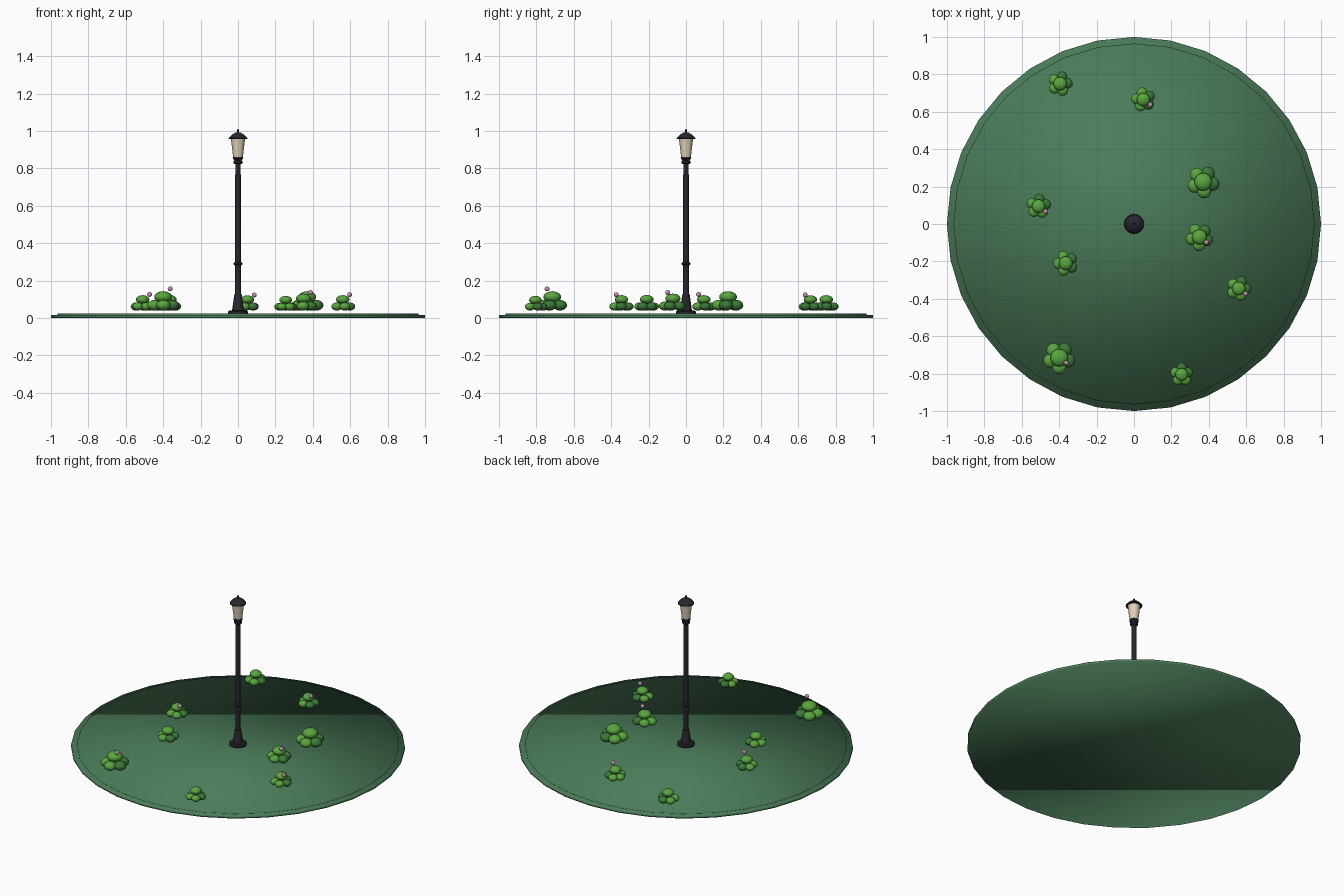
import bpy, bmesh, math
from mathutils import Matrix

cube = bpy.data.objects.get("Cube")
if cube:
    bpy.data.objects.remove(cube, do_unlink=True)


def material(name, rgb):
    m = bpy.data.materials.new(name)
    m.diffuse_color = (*rgb, 1)
    m.use_nodes = True
    node = next(n for n in m.node_tree.nodes if n.type == 'BSDF_PRINCIPLED')
    node.inputs["Base Color"].default_value = (*rgb, 1)
    return m


grass = material("grass_green", (0.07, 0.2, 0.1))
leaf = material("light_leaf", (0.1, 0.38, 0.05))
dark_leaf = material("dark_leaf", (0.045, 0.19, 0.04))
metal = material("black_metal", (0.02, 0.02, 0.027))
glass = material("cream_glass", (0.76, 0.64, 0.47))
pink = material("pink_flower", (0.6, 0.28, 0.48))


def finish(name, bm, mats, sharp=None):
    bmesh.ops.recalc_face_normals(bm, faces=bm.faces)
    mesh = bpy.data.meshes.new(name)
    bm.to_mesh(mesh)
    bm.free()
    for m in mats:
        mesh.materials.append(m)
    mesh.shade_smooth()
    if sharp:
        mesh.set_sharp_from_angle(angle=math.radians(sharp))
    ob = bpy.data.objects.new(name, mesh)
    bpy.context.collection.objects.link(ob)
    return ob


def lathe(name, profile, mat, sides=16, sharp=40):
    """Stack of rings (radius, height) closed at both ends."""
    bm = bmesh.new()
    rings = []
    for r, z in profile:
        rings.append([bm.verts.new((r * math.cos(a), r * math.sin(a), z))
                      for a in (math.tau * i / sides for i in range(sides))])
    for low, high in zip(rings, rings[1:]):
        for i in range(sides):
            j = (i + 1) % sides
            bm.faces.new((low[i], low[j], high[j], high[i]))
    bm.faces.new(rings[0][::-1])
    bm.faces.new(rings[-1])
    return finish(name, bm, [mat], sharp)


def blob(bm, centre, radius, height, index=0, segments=16, rings=10):
    """Flattened ball."""
    shape = Matrix.Translation(centre) @ Matrix.Diagonal((radius, radius, height, 1))
    made = bmesh.ops.create_uvsphere(bm, u_segments=segments, v_segments=rings,
                                     radius=1, matrix=shape)
    for f in {f for v in made["verts"] for f in v.link_faces}:
        f.material_index = index


# Ground: two stacked discs with fully soft shading
lathe("ground_disc", [(1, 0), (1, 0.015)], grass, 32, None)
lathe("lawn_disc", [(0.965, 0.005), (0.965, 0.024)], grass, 32, None)

# Lamp post
lathe("lamp_foot", [(0.053, 0.012), (0.053, 0.034), (0.046, 0.041)], metal)
lathe("lamp_base", [(0.032, 0.038), (0.029, 0.06), (0.02, 0.125)], metal)
lathe("lamp_pole", [(0.0165, 0.11), (0.0145, 0.84)], metal)
lathe("pole_ring", [(0.017, 0.28), (0.023, 0.286), (0.023, 0.294), (0.017, 0.3)], metal)
lathe("lower_collar", [(0.017, 0.822), (0.024, 0.828), (0.024, 0.838), (0.017, 0.844)], metal)
lathe("lantern_seat", [(0.017, 0.842), (0.028, 0.852), (0.028, 0.862)], metal)
lathe("lantern_glass", [(0.026, 0.86), (0.038, 0.961)], glass)
lathe("lantern_roof", [(0.05, 0.957), (0.05, 0.962), (0.03, 0.982), (0.012, 0.992)], metal)
lathe("roof_finial", [(0.006, 0.988), (0.006, 1.004), (0.003, 1.01)], metal, 8)

# Bushes: x, y, radius, first lobe angle, flower height (0 for none)
bushes = [
    (-0.395, 0.75, 0.067, 75, 0),
    (0.05, 0.665, 0.066, 30, 0.123),
    (0.37, 0.225, 0.088, 60, 0),
    (-0.51, 0.095, 0.067, 85, 0.126),
    (-0.365, -0.21, 0.068, 38, 0),
    (0.35, -0.07, 0.075, 50, 0.136),
    (0.56, -0.345, 0.067, 70, 0.125),
    (-0.4, -0.715, 0.088, 55, 0.156),
    (0.255, -0.805, 0.063, 90, 0),
]
for n, (x, y, size, start, flower) in enumerate(bushes, 1):
    bm = bmesh.new()
    blob(bm, (x, y, 0.055 + 0.65 * size), 0.54 * size, 0.35 * size)
    for k in range(5):
        a = math.radians(start + 72 * k)
        blob(bm, (x + 0.57 * size * math.cos(a), y + 0.57 * size * math.sin(a),
                  0.04 + 0.32 * size), 0.43 * size, 0.32 * size, (k + 1) % 2 if k != 2 else 0)
    finish(f"bush_{n}", bm, [leaf, dark_leaf])
    if flower:
        bm = bmesh.new()
        blob(bm, (x + 0.037, y - 0.028, flower), 0.013, 0.013, 0, 12, 8)
        finish(f"flower_{n}", bm, [pink])
